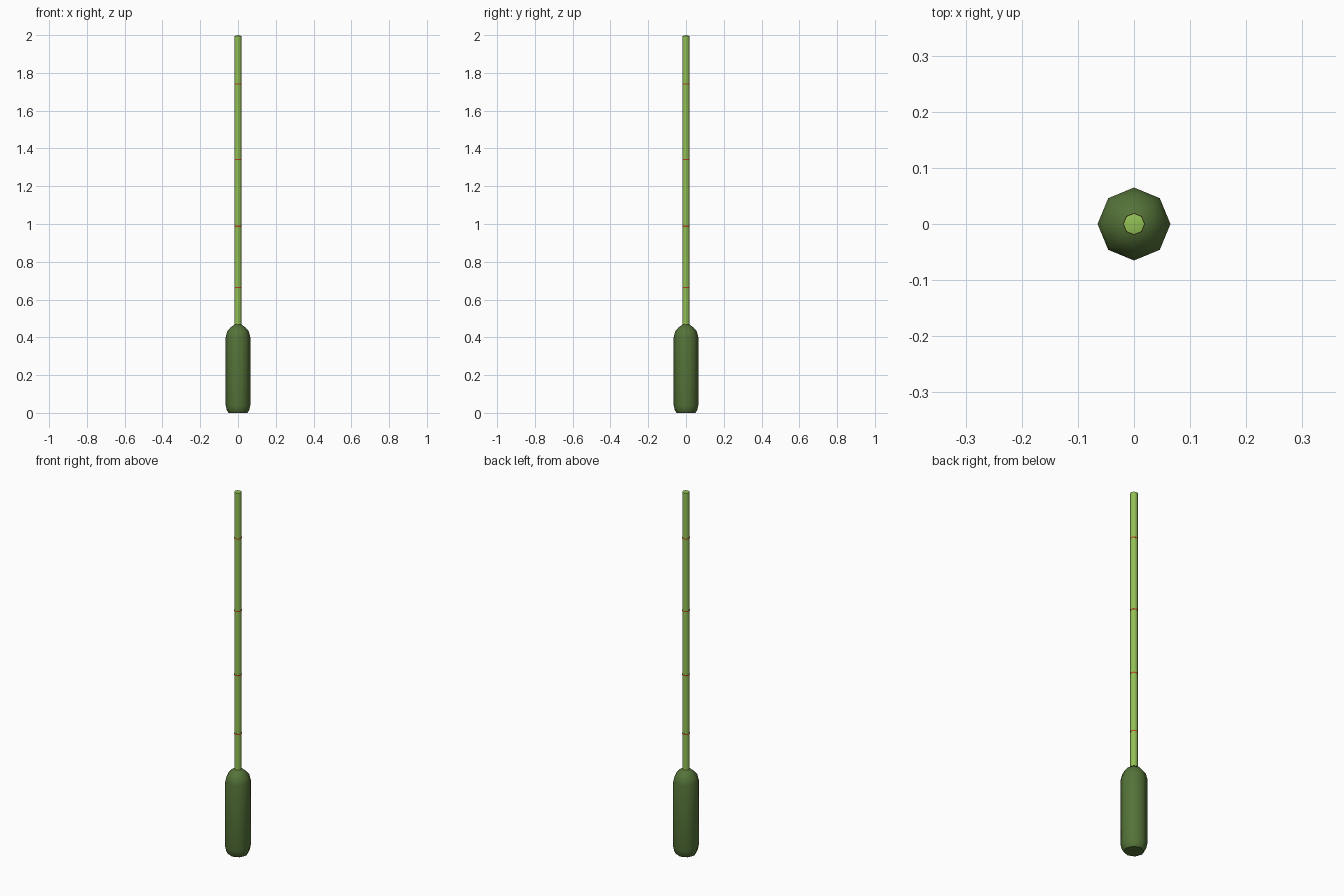
import bpy, bmesh, math

if "Cube" in bpy.data.objects:
    bpy.data.objects.remove(bpy.data.objects["Cube"])

SIDES = 8


def material(name, rgb):
    m = bpy.data.materials.new(name)
    m.diffuse_color = (*rgb, 1)
    m.use_nodes = True
    m.node_tree.nodes["Principled BSDF"].inputs["Base Color"].default_value = m.diffuse_color
    return m


def lathe(name, profile, mat, angle=40):
    """Spin (radius, z) points into a closed eight-sided solid."""
    bm = bmesh.new()
    rings = []
    for r, z in profile:
        if r == 0:
            rings.append([bm.verts.new((0, 0, z))] * SIDES)
        else:
            rings.append([bm.verts.new((r * math.cos(math.tau * i / SIDES),
                                        r * math.sin(math.tau * i / SIDES), z))
                          for i in range(SIDES)])
    for a, b in zip(rings, rings[1:]):
        for i in range(SIDES):
            j = (i + 1) % SIDES
            bm.faces.new(dict.fromkeys((a[i], a[j], b[j], b[i])))
    bmesh.ops.recalc_face_normals(bm, faces=bm.faces)
    mesh = bpy.data.meshes.new(name)
    bm.to_mesh(mesh)
    bm.free()
    mesh.materials.append(mat)
    obj = bpy.data.objects.new(name, mesh)
    bpy.context.collection.objects.link(obj)
    bpy.ops.object.select_all(action='DESELECT')
    obj.select_set(True)
    bpy.context.view_layer.objects.active = obj
    bpy.ops.object.shade_smooth_by_angle(angle=math.radians(angle))
    return obj


dark_green = material("dark_green", (0.09, 0.17, 0.04))
light_green = material("light_green", (0.29, 0.53, 0.09))
red = material("red", (0.45, 0.06, 0.02))

# Rounded base body
lathe("base_body", [(0, 0), (0.05, 0), (0.059, 0.013), (0.065, 0.04),
                    (0.065, 0.40), (0.057, 0.432), (0.04, 0.452),
                    (0.018, 0.468), (0, 0.468)], dark_green, 50)

# Long thin rod with a shallow pointed tip
lathe("rod", [(0, 0.45), (0.019, 0.45), (0.019, 1.995), (0, 2.0)], light_green, 50)

# Thin marker bands around the rod
for n, z in enumerate((0.664, 0.988, 1.342, 1.742)):
    lathe(f"marker_band_{n + 1}", [(0.0185, z - 0.003), (0.0197, z - 0.003),
                                   (0.0197, z + 0.003), (0.0185, z + 0.003)], red, 50)
